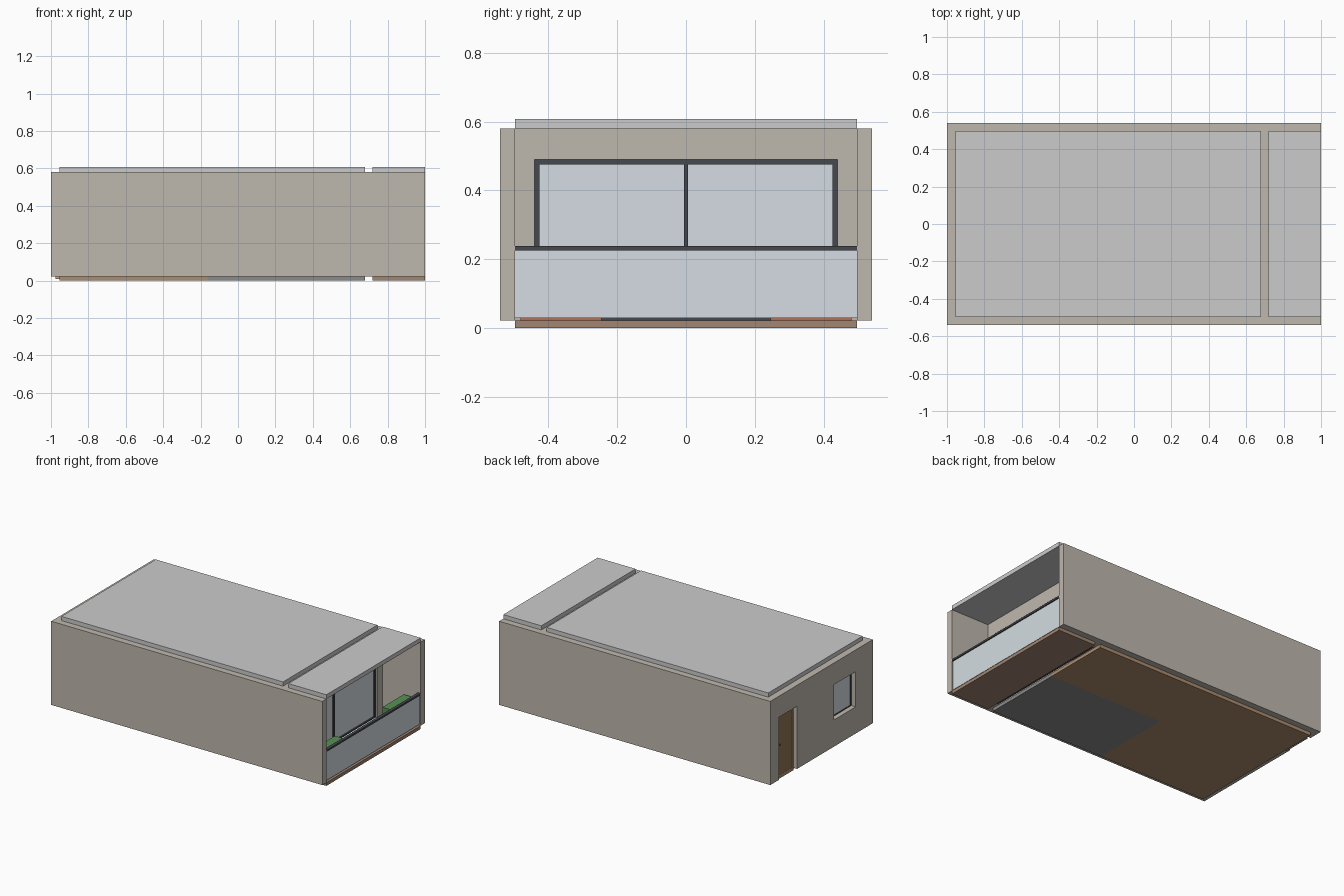
import bpy, bmesh

if "Cube" in bpy.data.objects:
    bpy.data.objects.remove(bpy.data.objects["Cube"])

def mat(name, r, g, b):
    m = bpy.data.materials.new(name)
    m.diffuse_color = (r, g, b, 1)
    m.use_nodes = True
    m.node_tree.nodes["Principled BSDF"].inputs["Base Color"].default_value = m.diffuse_color
    return m

WALL = mat("wall_plaster", .52, .48, .42)
CONCRETE = mat("concrete", .66, .66, .65)
WOOD = mat("wood_floor", .42, .27, .16)
DECK = mat("deck_wood", .36, .24, .17)
TILE = mat("floor_tile", .26, .26, .26)
FRAME = mat("dark_frame", .06, .065, .075)
GLASS = mat("pale_glass", .66, .72, .76)
TERRA = mat("terracotta", .42, .17, .10)
GREEN = mat("foliage", .10, .28, .09)
DOOR = mat("door_wood", .30, .18, .09)
TRIM = mat("door_trim", .55, .38, .22)


def prism(name, pts, z0, z1, material):
    """Extrude a plan outline between two heights."""
    bm = bmesh.new()
    face = bm.faces.new([bm.verts.new((x, y, z0)) for x, y in pts])
    new = bmesh.ops.extrude_face_region(bm, geom=[face])["geom"]
    bmesh.ops.translate(bm, vec=(0, 0, z1 - z0),
                        verts=[v for v in new if isinstance(v, bmesh.types.BMVert)])
    bmesh.ops.recalc_face_normals(bm, faces=bm.faces)
    me = bpy.data.meshes.new(name)
    bm.to_mesh(me)
    bm.free()
    ob = bpy.data.objects.new(name, me)
    bpy.context.collection.objects.link(ob)
    if material:
        me.materials.append(material)
    return ob


def box(name, x0, x1, y0, y1, z0, z1, material=None):
    return prism(name, [(x0, y0), (x1, y0), (x1, y1), (x0, y1)], z0, z1, material)


def cut(ob, *bounds):
    """Subtract a box and remove the cutter."""
    c = box("cutter", *bounds)
    c.hide_render = True
    mod = ob.modifiers.new("cut", "BOOLEAN")
    mod.operation, mod.solver, mod.object = "DIFFERENCE", "EXACT", c
    bpy.context.view_layer.objects.active = ob
    bpy.ops.object.modifier_apply(modifier=mod.name)
    bpy.data.objects.remove(c)


def window(name, x0, x1, y0, y1, z0, z1, w, mullions=()):
    """Dark frame bars around a pane, in a wall facing along x."""
    box(name + "_sill", x0, x1, y0, y1, z0, z0 + w * .6, FRAME)
    box(name + "_head", x0, x1, y0, y1, z1 - w, z1, FRAME)
    for i, y in enumerate((y0, y1 - w)):
        box(f"{name}_jamb_{i}", x0, x1, y, y + w, z0 + w * .6, z1 - w, FRAME)
    for i, y in enumerate(mullions):
        box(f"{name}_mullion_{i}", x0, x1, y - .006, y + .006, z0 + w * .6, z1 - w, FRAME)
    xm = (x0 + x1) / 2
    box(name + "_glass", xm - .003, xm + .003, y0 + w, y1 - w, z0 + w * .6, z1 - w, GLASS)


IN = .497          # inner half width
FL = .022          # floor top
TOP = .58          # wall top

# Wall shell: rooms, balcony and openings cut out of one block
shell = box("walls", -1, 1, -.54, .54, FL, TOP, WALL)
cut(shell, -.955, .68, -IN, IN, -.1, .7)
cut(shell, .72, 1.1, -IN, IN, -.1, .7)
cut(shell, .6, .8, -.44, .44, -.1, .49)         # sliding door opening
cut(shell, -1.1, -.9, .257, .447, -.1, .44)     # entrance opening
cut(shell, -1.1, -.9, -.36, -.13, .2, .435)     # window opening

# Floors
prism("wood_floor", [(-.955, -IN), (-.16, -IN), (-.16, .05), (.68, .05),
                     (.68, IN), (-.955, IN)], 0, FL, WOOD)
box("tile_floor", -.16, .68, -IN, .05, 0, FL, TILE)
box("balcony_floor", .72, 1, -IN, IN, 0, FL, DECK)

# Ceiling slabs
box("room_ceiling", -.955, .68, -IN, IN, TOP, .608, CONCRETE)
box("balcony_ceiling", .72, 1, -IN, IN, TOP, .608, CONCRETE)

# Sliding door and window
window("sliding_door", .685, .71, -.44, .44, FL, .49, .015, (0,))
window("side_window", -.968, -.957, -.36, -.13, .2, .435, .01)

# Entrance door set at the inner side of its opening
for i, y in enumerate((.257, .435)):
    box(f"door_frame_side_{i}", -.975, -.95, y, y + .012, FL, .44, TRIM)
box("door_frame_head", -.975, -.95, .269, .435, .428, .44, TRIM)
box("door_threshold", -.975, -.955, .257, .447, .008, FL, TRIM)
box("door_leaf", -.966, -.954, .269, .435, FL, .428, DOOR)
box("door_handle", -.975, -.966, .395, .42, .225, .233, FRAME)

# Balcony railing
box("railing_glass", .985, .993, -IN, IN, .03, .226, GLASS)
box("handrail", .98, 1.0, -IN, IN, .226, .238, FRAME)

# Planters, one on each side
for side, y0 in (("front", -.48), ("back", .245)):
    box(f"{side}_planter", .885, .955, y0, y0 + .235, FL, .15, TERRA)
    box(f"{side}_hedge", .89, .95, y0 + .005, y0 + .23, .15, .21, GREEN)
